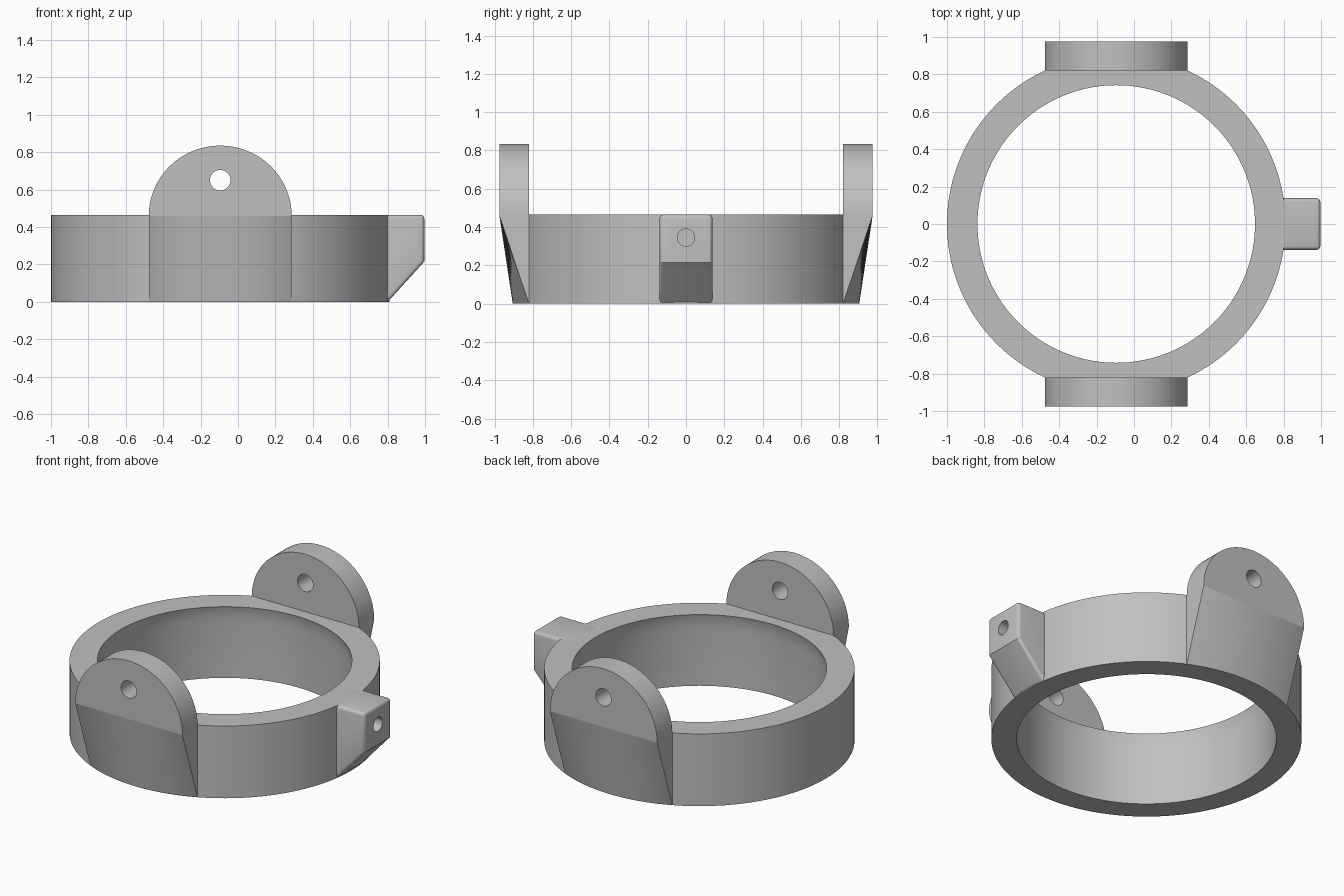
import bpy, bmesh, math
from mathutils import Matrix

if "Cube" in bpy.data.objects:
    bpy.data.objects.remove(bpy.data.objects["Cube"])

CX = -0.095      # ring axis
R_OUT = 0.905
RING_H = 0.465

grey = bpy.data.materials.new("grey")
grey.use_nodes = True
colour = (0.53, 0.53, 0.53, 1)
grey.diffuse_color = colour
grey.node_tree.nodes["Principled BSDF"].inputs["Base Color"].default_value = colour


def make_object(name, bm):
    bmesh.ops.remove_doubles(bm, verts=bm.verts, dist=1e-5)
    bmesh.ops.recalc_face_normals(bm, faces=bm.faces)
    mesh = bpy.data.meshes.new(name)
    bm.to_mesh(mesh)
    bm.free()
    mesh.materials.append(grey)
    obj = bpy.data.objects.new(name, mesh)
    bpy.context.collection.objects.link(obj)
    return obj


def activate(obj):
    bpy.ops.object.select_all(action='DESELECT')
    obj.select_set(True)
    bpy.context.view_layer.objects.active = obj


def smooth(obj, degrees):
    activate(obj)
    bpy.ops.object.shade_smooth_by_angle(angle=math.radians(degrees))


def drill(obj, location, radius, depth, axis):
    """Cut a round hole, then discard the cutter."""
    bm = bmesh.new()
    turn = Matrix.Rotation(math.pi / 2, 4, axis)
    bmesh.ops.create_cone(bm, cap_ends=True, segments=64, radius1=radius, radius2=radius,
                          depth=depth, matrix=Matrix.Translation(location) @ turn)
    cutter = make_object("hole_cutter", bm)
    cutter.hide_render = True
    mod = obj.modifiers.new("hole", 'BOOLEAN')
    mod.operation = 'DIFFERENCE'
    mod.solver = 'EXACT'
    mod.object = cutter
    activate(obj)
    bpy.ops.object.modifier_apply(modifier=mod.name)
    bpy.data.objects.remove(cutter)


def bridge(bm, loops, closed):
    """Join successive closed loops of vertices with quads."""
    n = len(loops[0])
    pairs = list(zip(loops, loops[1:]))
    if closed:
        pairs.append((loops[-1], loops[0]))
    for a, b in pairs:
        for i in range(n):
            j = (i + 1) % n
            bm.faces.new((a[i], a[j], b[j], b[i]))


# Ring, with the bore drawn in slightly at its top
def build_ring(segments=144):
    profile = [(R_OUT, 0), (R_OUT, RING_H), (0.742, RING_H), (0.749, 0.44),
               (0.754, 0.40), (0.757, 0.36), (0.757, 0)]
    bm = bmesh.new()
    loops = []
    for k in range(segments):
        a = math.tau * k / segments
        loops.append([bm.verts.new((CX + r * math.cos(a), r * math.sin(a), z))
                      for r, z in profile])
    bridge(bm, loops, True)
    smooth(make_object("ring", bm), 30)


# Lug: round head above, blending down onto the ring's curved wall
def build_lug(name, side, columns=48):
    half, shoulder, rise = 0.382, 0.46, 0.375
    outer = 0.975
    inner = math.sqrt(R_OUT ** 2 - half ** 2)
    bm = bmesh.new()
    loops = []
    for k in range(columns + 1):
        a = math.pi * k / columns
        x = -half * math.cos(a)
        top = shoulder + rise * math.sin(a)
        foot = math.sqrt(R_OUT ** 2 - x * x)
        section = [(foot, 0), (outer, shoulder), (outer, top), (inner, top), (inner, shoulder)]
        loops.append([bm.verts.new((CX + x, side * y, z)) for y, z in section])
    bridge(bm, loops, False)
    for end in (loops[0], loops[-1]):
        bm.faces.new((end[0], end[1], end[4]))
    bmesh.ops.dissolve_degenerate(bm, dist=1e-5, edges=bm.edges)
    lug = make_object(name, bm)
    drill(lug, (CX, side * 0.9, 0.65), 0.055, 0.5, 'X')
    smooth(lug, 7)


# Side tab with a sloped underside, rounded edges and a blind hole
def build_tab():
    half = 0.138
    profile = [(0.72, 0.02), (0.803, 0.002), (0.996, 0.215), (0.996, RING_H), (0.72, RING_H)]
    bm = bmesh.new()
    loops = [[bm.verts.new((x, y, z)) for x, z in profile] for y in (-half, half)]
    bridge(bm, loops, False)
    for loop in loops:
        bm.faces.new(loop)
    rounded = []
    for e in bm.edges:
        p, q = (v.co for v in e.verts)
        along_side = abs(p.y - q.y) < 1e-4 and max(p.x, q.x) > 0.9
        top_edge = min(p.x, q.x) > 0.9 and min(p.z, q.z) > 0.4
        if along_side or top_edge:
            rounded.append(e)
    bmesh.ops.bevel(bm, geom=rounded, offset=0.02, segments=4, profile=0.5, affect='EDGES')
    tab = make_object("side_tab", bm)
    drill(tab, (0.97, 0, 0.345), 0.045, 0.2, 'Y')
    smooth(tab, 30)


build_ring()
build_lug("front_lug", -1)
build_lug("back_lug", 1)
build_tab()
